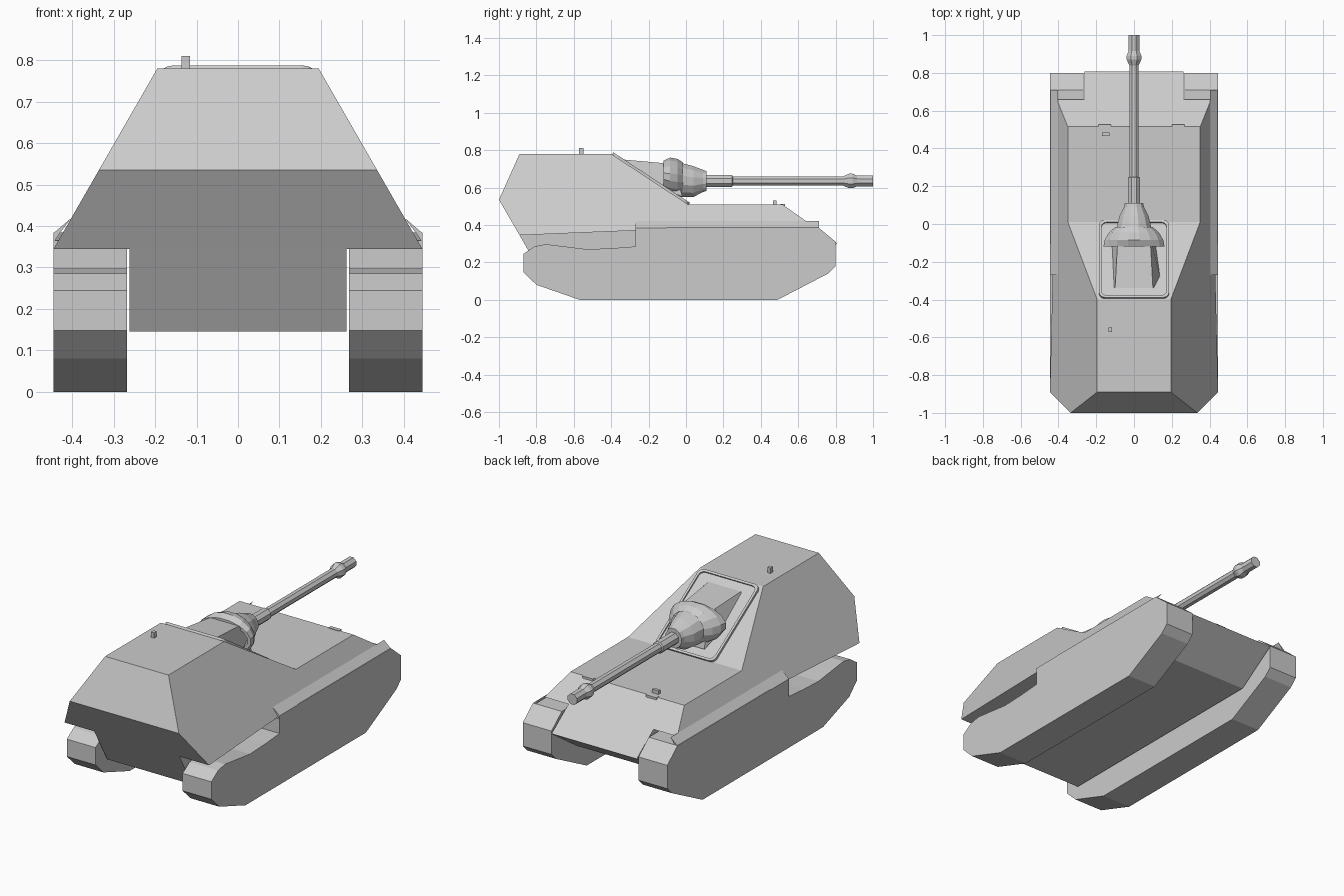
import bpy, bmesh, math
from mathutils import Matrix, Vector

if "Cube" in bpy.data.objects:
    bpy.data.objects.remove(bpy.data.objects["Cube"])


def finish(name, bm):
    bmesh.ops.recalc_face_normals(bm, faces=bm.faces)
    me = bpy.data.meshes.new(name)
    bm.to_mesh(me)
    bm.free()
    ob = bpy.data.objects.new(name, me)
    bpy.context.collection.objects.link(ob)
    return ob


def bridge(bm, a, b):
    for i in range(len(a)):
        j = (i + 1) % len(a)
        bm.faces.new((a[i], a[j], b[j], b[i]))


def side_prism(name, profile, left, right):
    """Prism from a (y, z) outline; left and right give x for a height z."""
    bm = bmesh.new()
    a = [bm.verts.new((left(z), y, z)) for y, z in profile]
    b = [bm.verts.new((right(z), y, z)) for y, z in profile]
    bm.faces.new(a)
    bm.faces.new(b)
    bridge(bm, a, b)
    return finish(name, bm)


def loft(name, rings, sides, caps=True):
    """Elliptical sections along y: (y, centre z, x radius, z radius)."""
    bm = bmesh.new()
    loops = []
    for y, zc, rx, rz in rings:
        angles = [2 * math.pi * (i + 0.5) / sides for i in range(sides)]
        loops.append([bm.verts.new((rx * math.cos(t), y, zc + rz * math.sin(t))) for t in angles])
    for a, b in zip(loops, loops[1:]):
        bridge(bm, a, b)
    if caps:
        bm.faces.new(loops[0])
        bm.faces.new(loops[-1])
    return finish(name, bm)


def box(name, loc, size):
    bm = bmesh.new()
    bmesh.ops.create_cube(bm, size=1, matrix=Matrix.Translation(loc) @ Matrix.Diagonal((*size, 1)))
    return finish(name, bm)


# Casemate and upper hull, both sides leaning inward on one plane
def wall(z):
    return 0.195 + 0.575 * (0.78 - z)


side_prism("upper_hull", [(-0.89, 0.345), (-1.0, 0.535), (-0.89, 0.78), (-0.40, 0.78),
                          (0.01, 0.51), (0.515, 0.51), (0.66, 0.408)],
           lambda z: -wall(z), wall)

# Lower hull between the tracks
side_prism("lower_hull", [(-0.89, 0.345), (-0.775, 0.145), (0.58, 0.145), (0.808, 0.30), (0.66, 0.408)],
           lambda z: -0.262, lambda z: 0.262)

# Tracks with their guards, and the slanted skirt strips above
track = [(-0.57, 0), (-0.80, 0.08), (-0.87, 0.148), (-0.87, 0.245), (-0.81, 0.285), (-0.75, 0.297),
         (-0.65, 0.285), (-0.53, 0.27), (-0.40, 0.275), (-0.27, 0.285), (-0.27, 0.365), (-0.1, 0.385),
         (0.71, 0.385), (0.80, 0.31), (0.80, 0.18), (0.76, 0.14), (0.49, 0)]
for side, s in (("left", -1), ("right", 1)):
    side_prism("track_" + side, track, lambda z: s * 0.268, lambda z: s * 0.445)
    bm = bmesh.new()
    section = [(0.445, 0.36), (0.445, 0.383), (0.402, 0.42), (0.43, 0.383)]
    ends = [[bm.verts.new((s * x, y, z)) for x, z in section] for y in (-0.27, 0.71)]
    bridge(bm, *ends)
    for e in ends:
        bm.faces.new(e)
    finish("skirt_strip_" + side, bm)

# Rounded gun frame lying on the sloped front plate
slope = math.atan2(0.51 - 0.78, 0.41)
bm = bmesh.new()
outline = []
for cx, cy, start in ((1, 1, 0), (-1, 1, 90), (-1, -1, 180), (1, -1, 270)):
    for k in range(4):
        t = math.radians(start + 30 * k)
        outline.append((cx * 0.155 + 0.03 * math.cos(t), cy * 0.215 + 0.03 * math.sin(t)))
levels = []
for scale, z in ((1.0, -0.01), (1.0, 0.012), (0.93, 0.012), (0.93, 0.004)):
    m = 0.185 * (1 - scale)
    levels.append([bm.verts.new((x * (1 - m / 0.185), y * (1 - m / 0.245), z)) for x, y in outline])
for a, b in zip(levels, levels[1:]):
    bridge(bm, a, b)
bm.faces.new(levels[0])
bm.faces.new(levels[-1])
bm.transform(Matrix.Translation((0, -0.19, 0.643)) @ Matrix.Rotation(slope, 4, 'X'))
finish("gun_frame", bm)

# Wedge housing behind the mantlet, sunk into the sloped plate
bm = bmesh.new()
back = [bm.verts.new(p) for p in ((-0.145, -0.31, 0.70), (0.145, -0.31, 0.70),
                                  (0.10, -0.34, 0.75), (-0.10, -0.34, 0.75))]
front = [bm.verts.new(p) for p in ((-0.10, -0.02, 0.55), (0.10, -0.02, 0.55),
                                   (0.085, -0.06, 0.725), (-0.085, -0.06, 0.725))]
bridge(bm, back, front)
bm.faces.new(back)
bm.faces.new(front)
finish("gun_housing", bm)

# Mantlet cone and the dished collar around it
loft("mantlet", [(-0.06, 0.645, 0.098, 0.095), (-0.03, 0.64, 0.098, 0.095), (0.04, 0.632, 0.08, 0.085),
                 (0.09, 0.635, 0.055, 0.062), (0.11, 0.635, 0.05, 0.055)], 12)
collar = loft("mantlet_collar", [(-0.015, 0.645, 0.10, 0.09), (-0.045, 0.65, 0.135, 0.105),
                                 (-0.085, 0.655, 0.158, 0.107), (-0.12, 0.66, 0.165, 0.085),
                                 (-0.12, 0.66, 0.145, 0.07), (-0.06, 0.65, 0.10, 0.085)], 16, False)

# Gun barrel with sleeve and muzzle brake
loft("barrel", [(0.10, 0.635, 0.034, 0.034), (0.245, 0.635, 0.034, 0.034), (0.25, 0.635, 0.027, 0.027),
                (0.84, 0.635, 0.027, 0.027), (0.872, 0.635, 0.042, 0.042), (0.89, 0.635, 0.042, 0.042),
                (0.915, 0.635, 0.031, 0.031), (1.0, 0.635, 0.031, 0.031)], 8)

# Periscopes and hinges
box("roof_periscope", (-0.126, -0.56, 0.792), (0.02, 0.022, 0.036))
box("deck_periscope", (-0.15, 0.475, 0.517), (0.038, 0.018, 0.026))
for n, x in (("left", -0.155), ("right", 0.235)):
    box("glacis_hinge_" + n, (x, 0.517, 0.504), (0.065, 0.022, 0.018))
